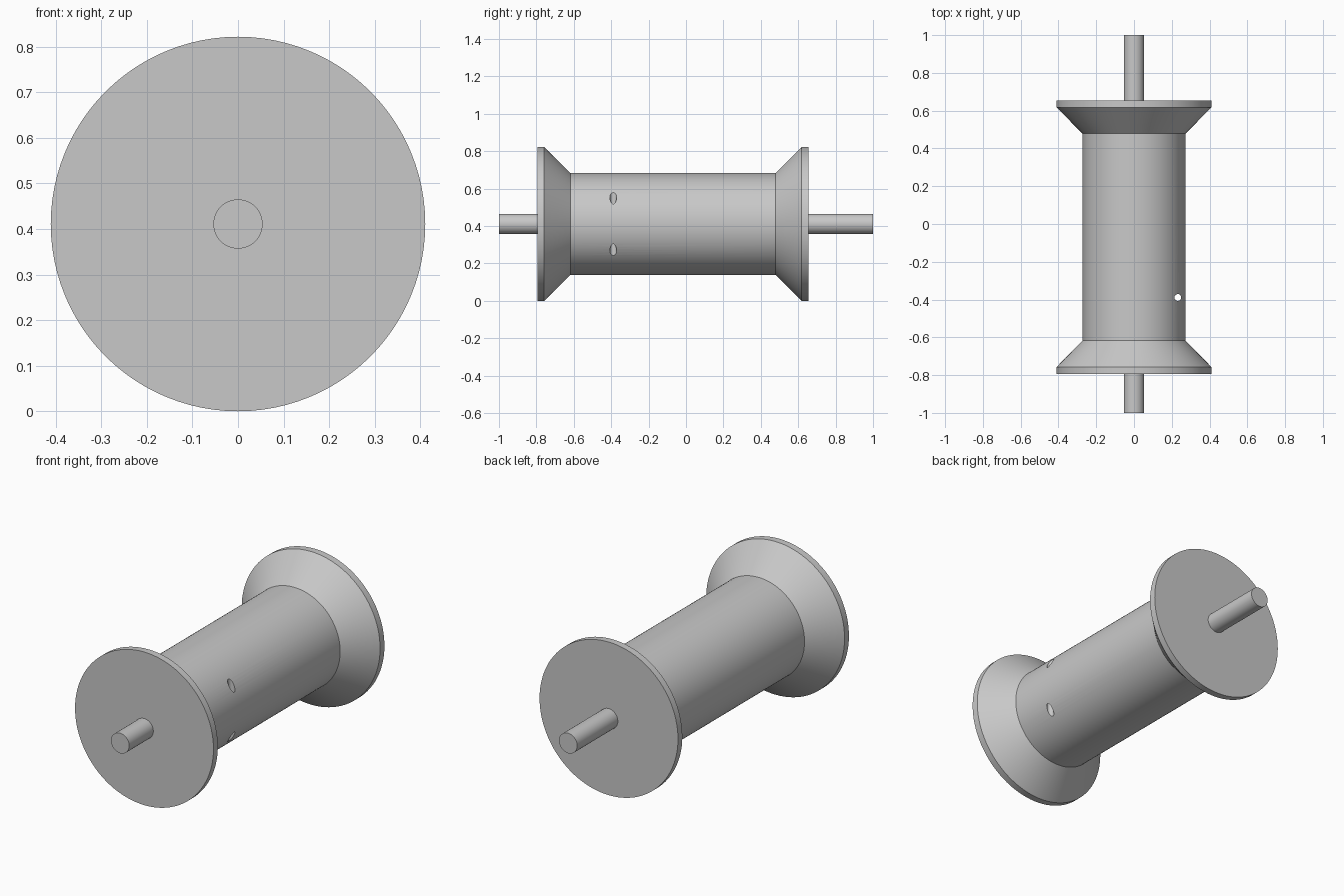
import bpy, bmesh, math
from mathutils import Matrix

AXIS_Z = 0.411   # height of the spool's centre line
SEGMENTS = 96

cube = bpy.data.objects.get("Cube")
if cube:
    bpy.data.objects.remove(cube, do_unlink=True)

steel = bpy.data.materials.new("grey steel")
steel.use_nodes = True
GREY = (0.58, 0.58, 0.58, 1)
steel.diffuse_color = GREY
steel.node_tree.nodes["Principled BSDF"].inputs["Base Color"].default_value = GREY


def add_object(name, bm):
    bmesh.ops.recalc_face_normals(bm, faces=bm.faces)
    mesh = bpy.data.meshes.new(name)
    bm.to_mesh(mesh)
    bm.free()
    mesh.materials.append(steel)
    obj = bpy.data.objects.new(name, mesh)
    bpy.context.collection.objects.link(obj)
    return obj


def select_only(obj):
    bpy.ops.object.select_all(action='DESELECT')
    obj.select_set(True)
    bpy.context.view_layer.objects.active = obj


def turned(name, profile, segments=SEGMENTS):
    """Solid of revolution around the y axis from (y, radius) points."""
    bm = bmesh.new()
    rings = []
    for y, radius in profile:
        angles = [2 * math.pi * i / segments for i in range(segments)]
        rings.append([bm.verts.new((radius * math.cos(a), y, AXIS_Z + radius * math.sin(a)))
                      for a in angles])
    for low, high in zip(rings, rings[1:]):
        for i in range(segments):
            j = (i + 1) % segments
            bm.faces.new((low[i], low[j], high[j], high[i]))
    bm.faces.new(rings[0])
    bm.faces.new(rings[-1])
    return add_object(name, bm)


# Barrel with a flared flange at each end
RIM, BARREL = 0.411, 0.272
spool = turned("spool_drum", [
    (-0.795, RIM), (-0.758, RIM), (-0.617, BARREL),
    (0.478, BARREL), (0.618, RIM), (0.655, RIM)])

# Small hole drilled vertically through the side of the barrel
bm = bmesh.new()
bmesh.ops.create_cone(bm, cap_ends=True, segments=32, radius1=0.018, radius2=0.018,
                      depth=1, matrix=Matrix.Translation((0.232, -0.389, AXIS_Z)))
drill = add_object("hole_cutter", bm)
drill.hide_render = True
select_only(spool)
cut = spool.modifiers.new("cable hole", 'BOOLEAN')
cut.operation = 'DIFFERENCE'
cut.solver = 'EXACT'
cut.object = drill
bpy.ops.object.modifier_apply(modifier=cut.name)
bpy.data.objects.remove(drill, do_unlink=True)

# Axle running through the drum
axle = turned("axle", [(-1, 0.054), (1, 0.054)], 48)

for part in (spool, axle):
    select_only(part)
    bpy.ops.object.shade_smooth_by_angle(angle=math.radians(30))
